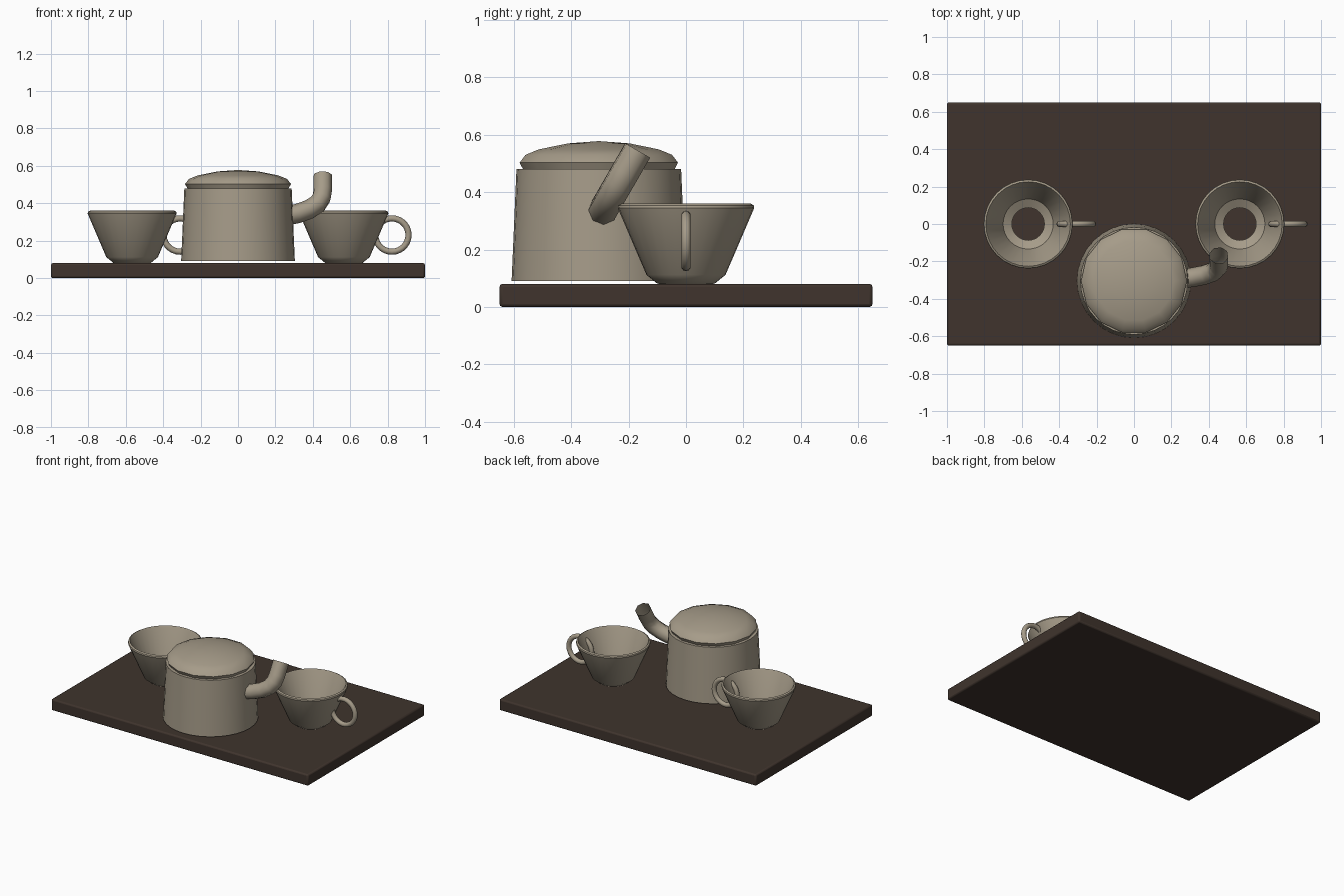
import bpy, bmesh, math

if "Cube" in bpy.data.objects:
    bpy.data.objects.remove(bpy.data.objects["Cube"])


def material(name, rgb):
    m = bpy.data.materials.new(name)
    m.diffuse_color = (*rgb, 1)
    m.use_nodes = True
    m.node_tree.nodes["Principled BSDF"].inputs["Base Color"].default_value = m.diffuse_color
    return m


CLAY = material("warm clay", (0.38, 0.33, 0.25))
WOOD = material("dark wood", (0.05, 0.034, 0.026))


def finish(ob, mat, angle=35):
    ob.data.materials.clear()
    ob.data.materials.append(mat)
    bpy.ops.object.select_all(action='DESELECT')
    ob.select_set(True)
    bpy.context.view_layer.objects.active = ob
    bpy.ops.object.shade_smooth_by_angle(angle=math.radians(angle))
    return ob


def lathe(name, profile, sides, location, closed=False):
    """Revolve (radius, height) points around z; radius 0 makes a pole."""
    bm = bmesh.new()
    rings = []
    for r, z in profile:
        if r == 0:
            rings.append([bm.verts.new((0, 0, z))] * sides)
        else:
            rings.append([bm.verts.new((r * math.cos(a), r * math.sin(a), z))
                          for a in (2 * math.pi * i / sides for i in range(sides))])
    pairs = list(zip(rings, rings[1:]))
    if closed:
        pairs.append((rings[-1], rings[0]))
    for lo, hi in pairs:
        for i in range(sides):
            j = (i + 1) % sides
            bm.faces.new(list(dict.fromkeys((lo[i], lo[j], hi[j], hi[i]))))
    bmesh.ops.recalc_face_normals(bm, faces=bm.faces)
    me = bpy.data.meshes.new(name)
    bm.to_mesh(me)
    bm.free()
    ob = bpy.data.objects.new(name, me)
    ob.location = location
    bpy.context.collection.objects.link(ob)
    return finish(ob, CLAY)


# Tray: thin board with softened edges
bpy.ops.mesh.primitive_cube_add(size=1, location=(0, 0, 0.04))
tray = bpy.context.object
tray.name = "tray"
tray.scale = (2, 1.3, 0.08)
bpy.ops.object.transform_apply(location=False, rotation=False, scale=True)
bevel = tray.modifiers.new("soft edges", 'BEVEL')
bevel.width = 0.01
bevel.segments = 2
finish(tray, WOOD)

# Two cups: flared hollow bowls, open ring foot, loop handle on the right
CUP = [(0.087, 0.08), (0.1, 0.081), (0.138, 0.112), (0.238, 0.345), (0.236, 0.354),
       (0.226, 0.36), (0.22, 0.35), (0.134, 0.124), (0.087, 0.098)]
for side, x in (("left", -0.566), ("right", 0.566)):
    lathe(side + "_cup", CUP, 32, (x, 0, 0), closed=True)
    bpy.ops.mesh.primitive_torus_add(
        major_radius=0.089, minor_radius=0.0165, major_segments=28, minor_segments=10,
        location=(x + 0.257, 0, 0.23), rotation=(math.pi / 2, 0, 0))
    handle = bpy.context.object
    handle.name = side + "_cup_handle"
    finish(handle, CLAY, 60)

# Teapot: tapered body and faceted domed lid
POT = (0, -0.304, 0)
lathe("teapot_body", [(0, 0.09), (0.304, 0.09), (0.287, 0.48), (0, 0.48)], 32, POT)
lathe("teapot_lid", [(0, 0.478), (0.27, 0.478), (0.283, 0.503), (0.262, 0.53),
                     (0.215, 0.549), (0.11, 0.57), (0, 0.578)], 14, POT)

# Spout: open bent tube lying in a plane that leans backwards
path = [(0.25, -0.005), (0.32, 0.012), (0.38, 0.037), (0.425, 0.07),
        (0.447, 0.11), (0.453, 0.155), (0.453, 0.243)]
curve = bpy.data.curves.new("teapot_spout", 'CURVE')
curve.dimensions = '3D'
curve.bevel_depth = 0.052
curve.bevel_resolution = 2
spline = curve.splines.new('POLY')
spline.points.add(len(path) - 1)
for point, (u, w) in zip(spline.points, path):
    point.co = (u, -0.29 + w * 0.5, 0.335 + w * 0.866, 1)
spout = bpy.data.objects.new("teapot_spout", curve)
bpy.context.collection.objects.link(spout)
bpy.ops.object.select_all(action='DESELECT')
spout.select_set(True)
bpy.context.view_layer.objects.active = spout
bpy.ops.object.convert(target='MESH')
finish(bpy.context.object, CLAY, 50)
